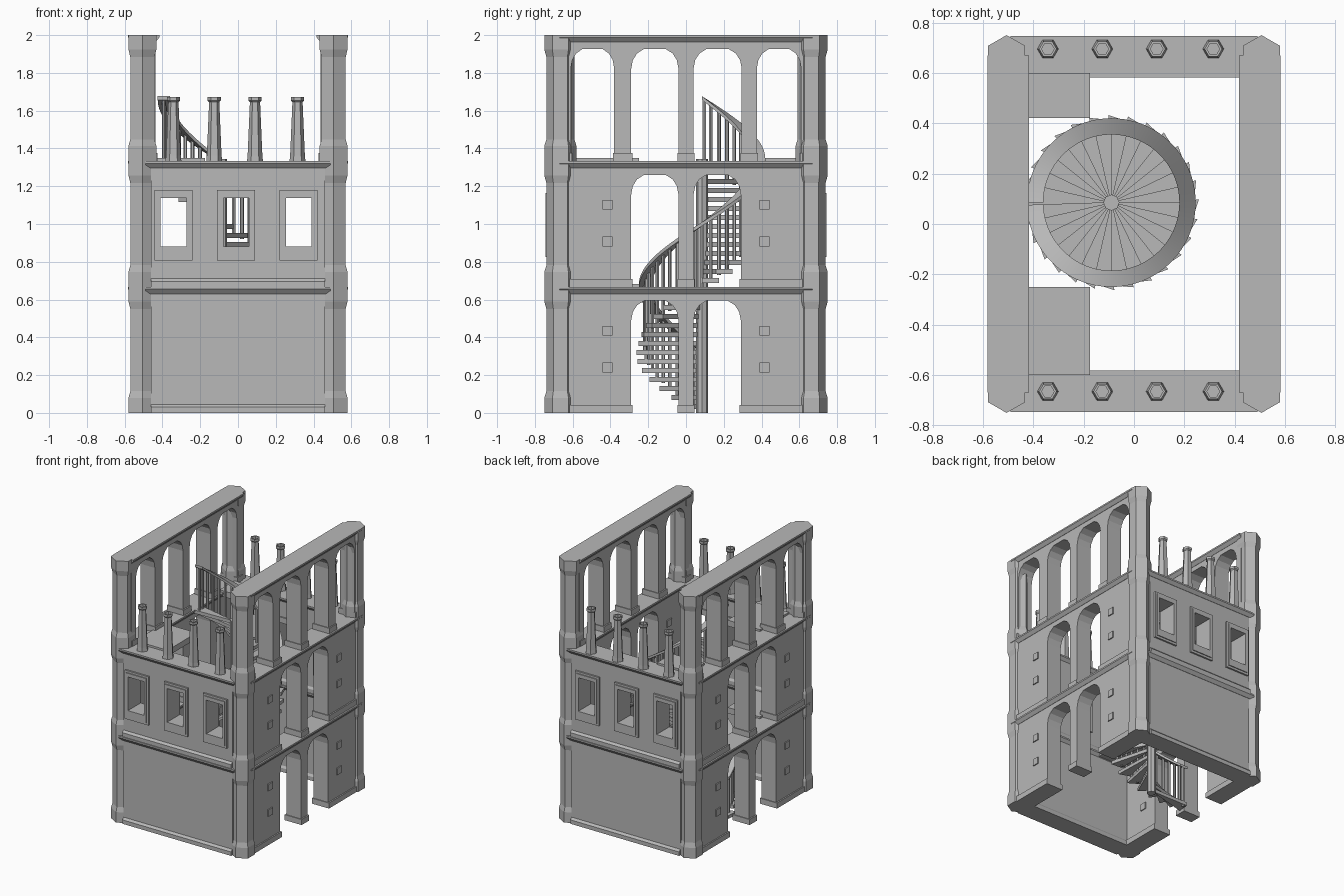
import bpy, bmesh, math

if "Cube" in bpy.data.objects:
    bpy.data.objects.remove(bpy.data.objects["Cube"])

stone = bpy.data.materials.new("grey stone")
stone.diffuse_color = (0.48, 0.48, 0.48, 1)
stone.use_nodes = True
stone.node_tree.nodes["Principled BSDF"].inputs["Base Color"].default_value = stone.diffuse_color
S = 2 / 3  # storey height


def finish(name, bm, smooth=False):
    bmesh.ops.recalc_face_normals(bm, faces=bm.faces[:])
    me = bpy.data.meshes.new(name)
    bm.to_mesh(me)
    bm.free()
    me.materials.append(stone)
    ob = bpy.data.objects.new(name, me)
    bpy.context.collection.objects.link(ob)
    if smooth:
        bpy.context.view_layer.objects.active = ob
        ob.select_set(True)
        bpy.ops.object.shade_smooth_by_angle(angle=math.radians(30))
        ob.select_set(False)
    return ob


def prism(name, pts, axis, a, b):
    """Extrude a 2D outline along one axis from a to b."""
    def put(p, t):
        return {'x': (t, p[0], p[1]), 'y': (p[0], t, p[1]), 'z': (p[0], p[1], t)}[axis]
    bm = bmesh.new()
    A = [bm.verts.new(put(p, a)) for p in pts]
    B = [bm.verts.new(put(p, b)) for p in pts]
    bm.faces.new(A)
    bm.faces.new(B[::-1])
    n = len(pts)
    for i in range(n):
        bm.faces.new((A[i], A[(i + 1) % n], B[(i + 1) % n], B[i]))
    return finish(name, bm)


def box(name, x0, x1, y0, y1, z0, z1):
    return prism(name, [(x0, y0), (x1, y0), (x1, y1), (x0, y1)], 'z', z0, z1)


def lathe(name, prof, n, cx, cy, phase=0.0):
    """Stack n-sided rings (radius, z)."""
    bm = bmesh.new()
    rings = [[bm.verts.new((cx + r * math.cos(phase + math.tau * k / n),
                            cy + r * math.sin(phase + math.tau * k / n), z))
              for k in range(n)] for r, z in prof]
    for a, b in zip(rings, rings[1:]):
        for k in range(n):
            bm.faces.new((a[k], a[(k + 1) % n], b[(k + 1) % n], b[k]))
    bm.faces.new(rings[0])
    bm.faces.new(rings[-1])
    return finish(name, bm)


def panel(name, xs, zs, holes, y0, y1):
    """Upright slab made of grid cells, with open cells listed in holes."""
    bm = bmesh.new()
    V = [[bm.verts.new((x, y0, z)) for z in zs] for x in xs]
    faces = [bm.faces.new((V[i][j], V[i + 1][j], V[i + 1][j + 1], V[i][j + 1]))
             for i in range(len(xs) - 1) for j in range(len(zs) - 1) if (i, j) not in holes]
    ext = bmesh.ops.extrude_face_region(bm, geom=faces, use_keep_orig=True)
    for g in ext["geom"]:
        if isinstance(g, bmesh.types.BMVert):
            g.co.y = y1
    return finish(name, bm)


def cornice(name, c, axis, half, z):
    pts = [(c - .083, z), (c + .083, z), (c + .083, z - .012),
           (c + .063, z - .036), (c - .063, z - .036), (c - .083, z - .012)]
    prism(name, pts, axis, -half, half)


# Six-sided corner pillars, swelling at every floor
prof = []
for k in range(3):
    prof += [(r, k * S + z) for r, z in
             ((.085, 0.001), (.085, .08), (.074, .115), (.074, .55), (.085, .59), (.085, S))]
prof[0] = (.085, 0)
for sx in (-1, 1):
    for sy in (-1, 1):
        lathe("corner_pillar", prof, 6, sx * .506, sy * .665, math.pi / 6)

# Arcaded side walls
arch2 = [(-.29, -.04), (.04, .29)]
arch4 = [(-.61, -.38), (-.29, -.04), (.04, .295), (.375, .61)]
for sx in (-1, 1):
    for k, openings in enumerate((arch2, arch2, arch4)):
        z = k * S
        pts = [(-.66, z)]
        for a, b in openings:
            c, w = (a + b) / 2, (b - a) / 2
            pts += [(a, z), (a, z + .49)]
            pts += [(c + u * w, z + .49 + h) for u, h in
                    ((-.93, .045), (-.75, .08), (-.45, .104), (.45, .104), (.75, .08), (.93, .045))]
            pts += [(b, z + .49), (b, z)]
        pts += [(.66, z), (.66, z + S - .01), (-.66, z + S - .01)]
        xa, xb = sorted((sx * .437, sx * .56))
        prism("arcade_wall", pts, 'x', xa, xb)
        cornice("side_cornice", sx * .499, 'y', .67, z + S)
        # plinth under each pier
        edges = [-.66] + [e for o in openings for e in o] + [.66]
        for a, b in zip(edges[::2], edges[1::2]):
            box("pier_base", xa - .01, xb + .01, a - .006, b + .006, z, z + .042)
        # small square studs
        if k < 2:
            for y in (-.415, .415):
                for h in (.24, .435):
                    box("wall_stud", xa - .008, xb + .008, y - .026, y + .026, z + h - .026, z + h + .026)

# Front and back walls: plain below, three windows above
centres = (-.341, -.01, .321)
for sy in (-1, 1):
    yo, yi = sy * .725, sy * .6
    panel("plain_wall", [-.46, .46], [0, S - .01], (), yo, yi)
    xs = [-.46] + [c + d for c in centres for d in (-.085, .085)] + [.46]
    panel("window_wall", xs, [S, .84, 1.155, 2 * S - .01], {(1, 1), (3, 1), (5, 1)}, yo, yi)
    for c in centres:
        panel("window_frame", [c - .1, c - .068, c + .068, c + .1],
              [.808, .88, 1.137, 1.18], {(1, 1)}, sy * .738, sy * .59)
        panel("window_frame_lip", [c - .086, c - .068, c + .068, c + .086],
              [.825, .88, 1.137, 1.165], {(1, 1)}, sy * .745, sy * .73)
    for k in (0, 1):
        z = k * S
        cornice("end_cornice", sy * .664, 'x', .49, z + S)
        # splayed base strip
        prism("end_wall_base", [(sy * .74, z), (sy * .74, z + .03), (sy * .725, z + .045),
                                (sy * .6, z + .045), (sy * .59, z + .03), (sy * .59, z)], 'x', -.46, .46)
    # tapered hexagonal posts with hollow caps
    for x in (-.342, -.126, .09, .315):
        lathe("parapet_post", [(r, 2 * S + h) for r, h in
              ((.042, 0), (.039, .03), (.027, .312), (.035, .32), (.035, .338),
               (.025, .338), (.025, .30))], 6, x, sy * .68 + .015)

# Corner landings on the left side
for k in (1, 2):
    for a, b in ((-.6, -.25), (.42, .6)):
        box("landing", -.45, -.175, a, b, k * S - .03, k * S + .015)

# Spiral stair: one full turn over two storeys
CX, CY, N, H = -.09, .085, 28, 2 * S


def polar(r, t):
    return (CX + r * math.cos(t), CY + r * math.sin(t))


lathe("stair_pole", [(.032, 0), (.032, H + .01)], 8, CX, CY)
step = math.tau / N
for i in range(N):
    t = -math.pi + i * step
    z = (i + 1) * H / N
    prism("stair_tread", [polar(.02, t), polar(.328, t), polar(.348, t + step * 1.15),
                          polar(.02, t + step * 1.15)], 'z', z - .026, z)

NB = 42
for i in range(NB + 1):
    u = min(max(i / NB, .006), .994)
    t = -math.pi + u * math.tau
    x, y = polar(.303, t)
    lathe("baluster", [(.01, u * H), (.01, u * H + .33)], 6, x, y, t)

# Broad flat handrail following the stair
bm = bmesh.new()
rows = []
for i in range(85):
    u = i / 84
    t, z = -math.pi + u * math.tau, u * H + .335
    rows.append([bm.verts.new((*polar(r, t), z + d)) for r, d in
                 ((.27, -.012), (.335, -.012), (.335, .008), (.27, .008))])
for a, b in zip(rows, rows[1:]):
    for k in range(4):
        bm.faces.new((a[k], a[(k + 1) % 4], b[(k + 1) % 4], b[k]))
bm.faces.new(rows[0])
bm.faces.new(rows[-1])
finish("handrail", bm, smooth=True)
